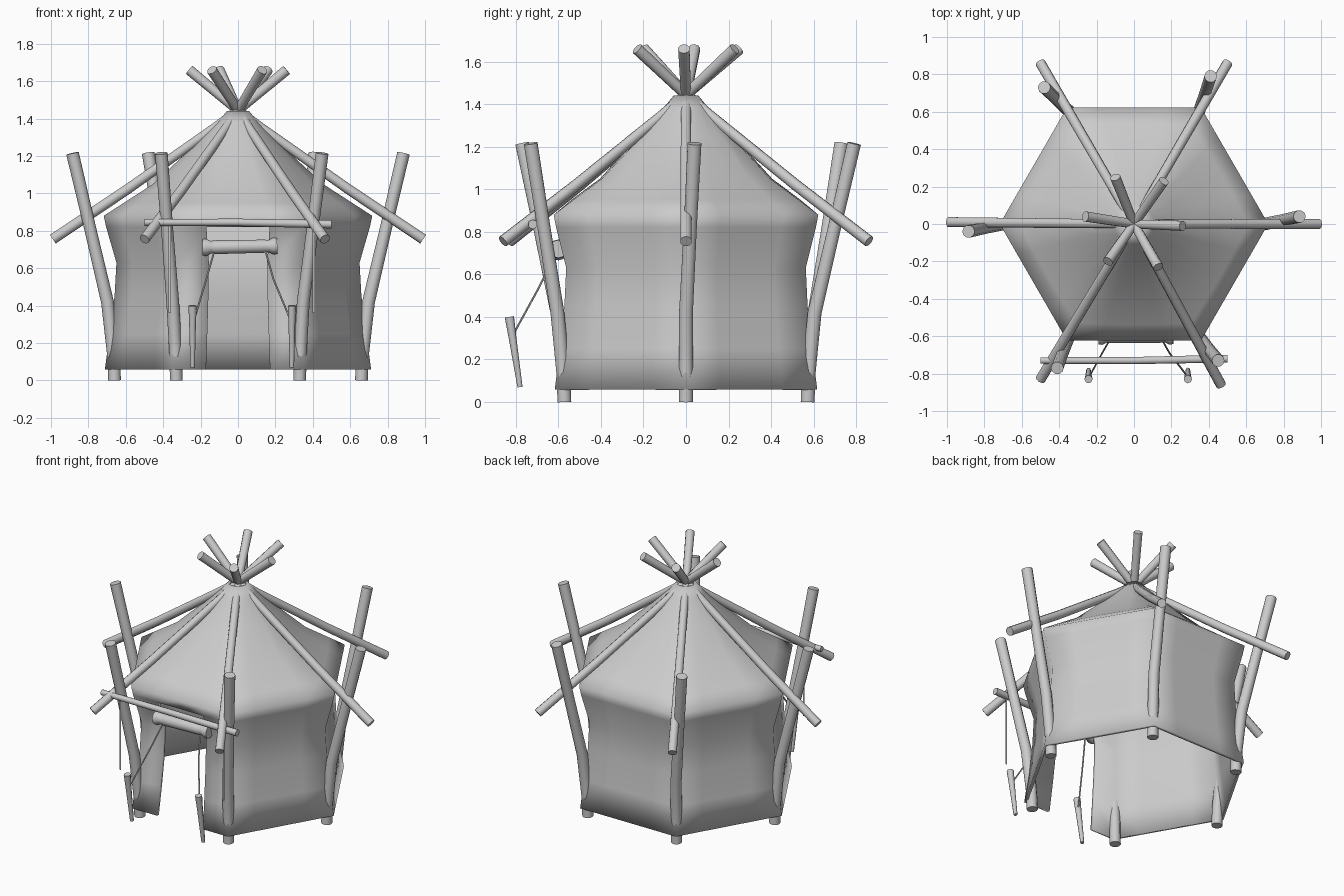
import bpy, bmesh, math
from mathutils import Vector

cube = bpy.data.objects.get("Cube")
if cube:
    bpy.data.objects.remove(cube)

# One plain grey for everything
GREY = (0.6, 0.6, 0.6, 1)
grey = bpy.data.materials.new("plain_grey")
grey.use_nodes = True
grey.diffuse_color = GREY
grey.node_tree.nodes["Principled BSDF"].inputs["Base Color"].default_value = GREY


def finish(name, bm, angle=50):
    bmesh.ops.recalc_face_normals(bm, faces=bm.faces)
    mesh = bpy.data.meshes.new(name)
    bm.to_mesh(mesh)
    bm.free()
    mesh.materials.append(grey)
    obj = bpy.data.objects.new(name, mesh)
    bpy.context.collection.objects.link(obj)
    bpy.ops.object.select_all(action='DESELECT')
    obj.select_set(True)
    bpy.context.view_layer.objects.active = obj
    bpy.ops.object.shade_smooth_by_angle(angle=math.radians(angle))
    return obj


def tube(name, points, radii, sides=10):
    """Capped tube along a path, one radius per point."""
    pts = [Vector(p) for p in points]
    bm = bmesh.new()
    rings = []
    for i, (p, r) in enumerate(zip(pts, radii)):
        along = (pts[min(i + 1, len(pts) - 1)] - pts[max(i - 1, 0)]).normalized()
        ref = Vector((0, 1, 0)) if abs(along.y) < 0.8 else Vector((1, 0, 0))
        u = along.cross(ref).normalized()
        v = along.cross(u)
        angles = [math.tau * k / sides for k in range(sides)]
        rings.append([bm.verts.new(p + r * (u * math.cos(a) + v * math.sin(a))) for a in angles])
    for a, b in zip(rings, rings[1:]):
        for k in range(sides):
            n = (k + 1) % sides
            bm.faces.new((a[k], a[n], b[n], b[k]))
    bm.faces.new(rings[0])
    bm.faces.new(rings[-1])
    return finish(name, bm)


# Canvas shell: height, corner radius, bulge of the panel middle
LEVELS = [(0.06, 0.712, 0), (0.25, 0.685, 0), (0.45, 0.66, 0), (0.63, 0.65, 0),
          (0.82, 0.705, 0), (0.88, 0.718, 0), (0.95, 0.61, 0.01), (1.05, 0.455, 0.01),
          (1.25, 0.24, 0.015), (1.38, 0.11, 0.012), (1.44, 0.06, 0.006)]
SPLITS = (0, 0.26, 0.5, 0.74)
DOOR_ROWS = 4
bm = bmesh.new()
rows = []
for z, r, bulge in LEVELS:
    row = []
    for side in range(6):
        a, b = (Vector((math.cos(t), math.sin(t), 0)) * r
                for t in (math.radians(60 * side), math.radians(60 * side + 60)))
        for f in SPLITS:
            p = a.lerp(b, f)
            p += p.normalized() * bulge * math.sin(math.pi * f)
            row.append(bm.verts.new((p.x, p.y, z)))
    rows.append(row)
count = len(rows[0])
door_columns = (17, 18)          # middle of the front panel
for j, (low, high) in enumerate(zip(rows, rows[1:])):
    for k in range(count):
        if j < DOOR_ROWS and k in door_columns:
            continue
        n = (k + 1) % count
        bm.faces.new((low[k], low[n], high[n], high[k]))
canvas = finish("canvas_shell", bm, 75)
thick = canvas.modifiers.new("thickness", 'SOLIDIFY')
thick.thickness = 0.02
thick.offset = -1

# Roof poles: eave end and crown end, crossing over the smoke hole
POLES = [((0.99, 0.0), (-0.26, 0.04)), ((-0.99, 0.01), (0.26, -0.01)),
         ((0.5, 0.86), (-0.14, -0.2)), ((-0.5, 0.86), (0.13, -0.23)),
         ((0.465, -0.86), (-0.1, 0.25)), ((-0.5, -0.83), (0.16, 0.23))]
for i, (eave, crown) in enumerate(POLES):
    (ex, ey), (cx, cy) = eave, crown
    path = [(ex, ey, 0.755), (ex * 0.6, ey * 0.6, 1.02), (ex * 0.12, ey * 0.12, 1.355),
            (cx * 0.1, cy * 0.1, 1.465), (cx, cy, 1.66)]
    tube(f"roof_pole_{i + 1}", path, (0.028, 0.027, 0.025, 0.025, 0.028))

# Leaning corner posts, their feet inside the canvas
POST_TOPS = [(0.885, 0.04), (0.41, 0.79), (-0.48, 0.73),
             (-0.885, -0.04), (-0.41, -0.77), (0.45, -0.73)]
for i, top in enumerate(POST_TOPS):
    t = math.radians(60 * i)
    d = Vector((math.cos(t), math.sin(t), 0))
    tip = Vector((top[0], top[1], 1.215))
    knee = d * 0.698 + Vector((0, 0, 0.42))
    path = [d * 0.66, d * 0.665 + Vector((0, 0, 0.13)), knee, knee.lerp(tip, 0.5), tip]
    tube(f"corner_post_{i + 1}", path, (0.034, 0.034, 0.034, 0.032, 0.034))

# Porch bar across the front
tube("porch_bar", [(-0.5, -0.73, 0.845), (0, -0.73, 0.845), (0.5, -0.72, 0.835)],
     (0.018, 0.02, 0.022))

# Rolled door flap with tied ends
tube("rolled_door_flap",
     [(x, -0.6, 0.715 + 0.02 * x) for x in (-0.19, -0.17, -0.145, -0.12, 0.14, 0.165, 0.19, 0.21)],
     (0.043, 0.046, 0.034, 0.037, 0.035, 0.033, 0.045, 0.042), 12)

# Guy ropes, stakes and flat hanging strips on both sides of the door
for name, s, rope_x, stake_x, strip_x in (("right", -1, 0.13, 0.243, 0.365),
                                          ("left", 1, 0.15, 0.288, 0.405)):
    tube(f"{name}_rope", [(s * rope_x, -0.62, 0.68), (s * (rope_x + 0.04), -0.69, 0.54),
                          (s * (stake_x - 0.01), -0.805, 0.33)], (0.005,) * 3, 6)
    tube(f"{name}_stake", [(s * stake_x, -0.83, 0.4), (s * stake_x, -0.815, 0.3),
                           (s * stake_x, -0.78, 0.07)], (0.022, 0.018, 0.012), 8)
    bm = bmesh.new()
    bm.faces.new([bm.verts.new((s * strip_x + dx, -0.73, z))
                  for dx, z in ((-0.006, 0.36), (0.006, 0.36), (0.006, 0.84), (-0.006, 0.84))])
    finish(f"{name}_hanging_strip", bm)
